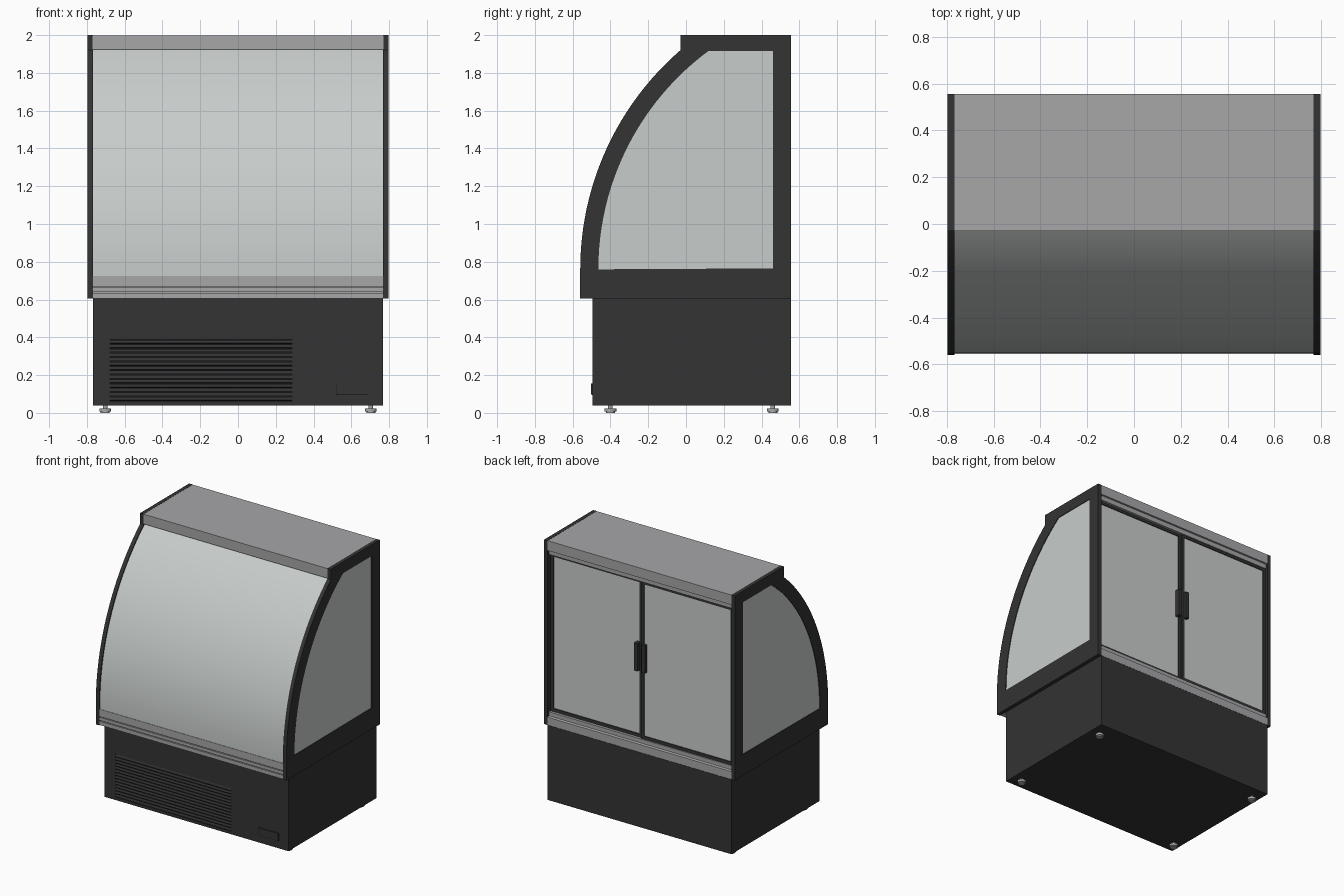
import bpy, bmesh, math
from mathutils import Matrix, Vector

if "Cube" in bpy.data.objects:
    bpy.data.objects.remove(bpy.data.objects["Cube"])


def material(name, rgb):
    m = bpy.data.materials.new(name)
    m.diffuse_color = (*rgb, 1)
    m.use_nodes = True
    m.node_tree.nodes["Principled BSDF"].inputs["Base Color"].default_value = m.diffuse_color
    return m


DARK = material("dark panel", (0.033, 0.033, 0.033))
BLACK = material("black recess", (0.012, 0.012, 0.012))
GREY = material("grey trim", (0.385, 0.385, 0.395))
GLASS = material("pale glass", (0.575, 0.61, 0.595))
STEEL = material("steel feet", (0.40, 0.40, 0.40))


def finish(bm, name, mat, smooth=False):
    bmesh.ops.recalc_face_normals(bm, faces=bm.faces[:])
    me = bpy.data.meshes.new(name)
    bm.to_mesh(me)
    bm.free()
    ob = bpy.data.objects.new(name, me)
    bpy.context.collection.objects.link(ob)
    me.materials.append(mat)
    if smooth:
        bpy.ops.object.select_all(action='DESELECT')
        ob.select_set(True)
        bpy.context.view_layer.objects.active = ob
        bpy.ops.object.shade_smooth_by_angle(angle=math.radians(30))
    return ob


def box(name, x, y, z, mat, tilt=0):
    """Box from (min, max) ranges, optionally tilted about x."""
    bm = bmesh.new()
    size = [r[1] - r[0] for r in (x, y, z)]
    mid = Vector([(r[0] + r[1]) / 2 for r in (x, y, z)])
    mtx = Matrix.Translation(mid) @ Matrix.Rotation(tilt, 4, 'X') @ Matrix.Diagonal((*size, 1))
    bmesh.ops.create_cube(bm, size=1, matrix=mtx)
    return finish(bm, name, mat)


def prism(name, x0, x1, loops, mat, smooth=False):
    """Extrude (y, z) outline loops along x; later loops become holes."""
    bm = bmesh.new()
    edges = []
    for pts in loops:
        vs = [bm.verts.new((x0, y, z)) for y, z in pts]
        edges += [bm.edges.new((vs[i], vs[i - 1])) for i in range(len(vs))]
    if len(loops) == 1:
        faces = [bm.faces.new(vs)]
    else:
        bmesh.ops.triangle_fill(bm, edges=edges, use_beauty=True)
        faces = bm.faces[:]
    ext = bmesh.ops.extrude_face_region(bm, geom=faces, use_keep_orig=True)["geom"]
    bmesh.ops.translate(bm, vec=(x1 - x0, 0, 0),
                        verts=[g for g in ext if isinstance(g, bmesh.types.BMVert)])
    return finish(bm, name, mat, smooth)


CY, CZ, R = 0.974, 0.76, 1.534     # centre and radius of the curved front


def arc(inset, z_end, n=24):
    """Points up the curved front, from vertical at the base to height z_end."""
    r = R - inset
    a1 = math.asin((z_end - CZ) / r)
    return [(CY - r * math.cos(a1 * i / n), CZ + r * math.sin(a1 * i / n)) for i in range(n + 1)]


# end frames with their side panes
outer = [(-0.56, 0.605)] + arc(0, 1.92) + [(-0.03, 2.0), (0.555, 2.0), (0.555, 0.605)]
hole = arc(0.096, 1.915) + [(0.46, 1.915), (0.46, 0.765)]
pane = arc(0.092, 1.918) + [(0.464, 1.918), (0.464, 0.761)]
for s, side in ((-1, "left"), (1, "right")):
    prism(side + "_end_frame", s * 0.768, s * 0.797, [outer, hole], DARK)
    prism(side + "_pane", s * 0.775, s * 0.792, [pane], GLASS)

# curved front glass
front = [(-0.552, 0.72)] + arc(0.008, 1.93)
back = [(-0.537, 0.72)] + arc(0.023, 1.93)
prism("front_glass", -0.769, 0.769, [front + back[::-1]], GLASS, True)

# grooved lower front rail
rail = [(-0.48, 0.606), (-0.555, 0.606)]
for z in (0.638, 0.667):
    rail += [(-0.555, z - 0.003), (-0.547, z - 0.003), (-0.547, z + 0.003), (-0.555, z + 0.003)]
rail += [(-0.555, 0.725), (-0.48, 0.725)]
prism("front_rail", -0.769, 0.769, [rail], GREY)

# roof, rear header and rear sill
box("roof", (-0.769, 0.769), (-0.03, 0.555), (1.925, 1.999), GREY)
box("rear_header", (-0.769, 0.769), (0.45, 0.54), (1.89, 1.926), GREY)
box("case_floor", (-0.769, 0.769), (-0.5, 0.5), (0.606, 0.69), GREY)
sill = [(0.47, 0.606), (0.555, 0.606), (0.555, 0.665), (0.54, 0.67), (0.54, 0.70), (0.47, 0.70)]
prism("rear_sill", -0.769, 0.769, [sill], GREY)


# sliding rear doors: pane, four frame bars and a pull handle each
def door(name, xa, xb, y, handle_x):
    z0, z1, w = 0.70, 1.895, 0.024
    box(name + "_glass", (xa + 0.01, xb - 0.01), (y + 0.004, y + 0.014), (z0 + 0.01, z1 - 0.01), GLASS)
    for i, xs in enumerate(((xa, xa + w), (xb - w, xb))):
        box(f"{name}_stile_{i}", xs, (y, y + 0.02), (z0, z1), DARK)
    for i, zs in enumerate(((z0, z0 + w), (z1 - w, z1))):
        box(f"{name}_bar_{i}", (xa + w, xb - w), (y, y + 0.02), zs, DARK)
    box(name + "_handle", (handle_x - 0.014, handle_x + 0.014), (y + 0.01, 0.553), (1.21, 1.42), DARK)


door("rear_door_left", 0.0, 0.769, 0.50, 0.034)
door("rear_door_right", -0.769, 0.004, 0.512, -0.03)

# base cabinet with a cut grille opening
base = box("base_cabinet", (-0.768, 0.768), (-0.495, 0.555), (0.04, 0.605), DARK)
cutter = box("grille_cutter", (-0.678, 0.286), (-0.6, -0.47), (0.062, 0.388), DARK)
cutter.hide_render = True
cutter.hide_viewport = True
cut = base.modifiers.new("grille opening", 'BOOLEAN')
cut.operation = 'DIFFERENCE'
cut.solver = 'EXACT'
cut.object = cutter

# grille backing and slats
box("grille_backing", (-0.678, 0.286), (-0.474, -0.469), (0.062, 0.388), BLACK)
for i in range(14):
    z = 0.075 + i * 0.0232
    box(f"grille_slat_{i}", (-0.678, 0.286), (-0.493, -0.489), (z - 0.009, z + 0.009), DARK, math.radians(-20))

# small control plate on the base front
box("control_plate", (0.522, 0.688), (-0.502, -0.494), (0.10, 0.155), DARK)
box("control_plate_edge", (0.519, 0.688), (-0.5, -0.494), (0.096, 0.101), BLACK)
box("control_plate_side", (0.518, 0.523), (-0.5, -0.494), (0.096, 0.155), BLACK)

# levelling feet
for i, (x, y) in enumerate([(sx * 0.703, y) for sx in (-1, 1) for y in (-0.4, 0.46)]):
    bm = bmesh.new()
    for r, z0, z1 in ((0.024, 0.0, 0.008), (0.031, 0.007, 0.024), (0.012, 0.022, 0.042)):
        bmesh.ops.create_cone(bm, cap_ends=True, segments=20, radius1=r, radius2=r, depth=z1 - z0,
                              matrix=Matrix.Translation((x, y, (z0 + z1) / 2)))
    finish(bm, f"foot_{i}", STEEL, True)
